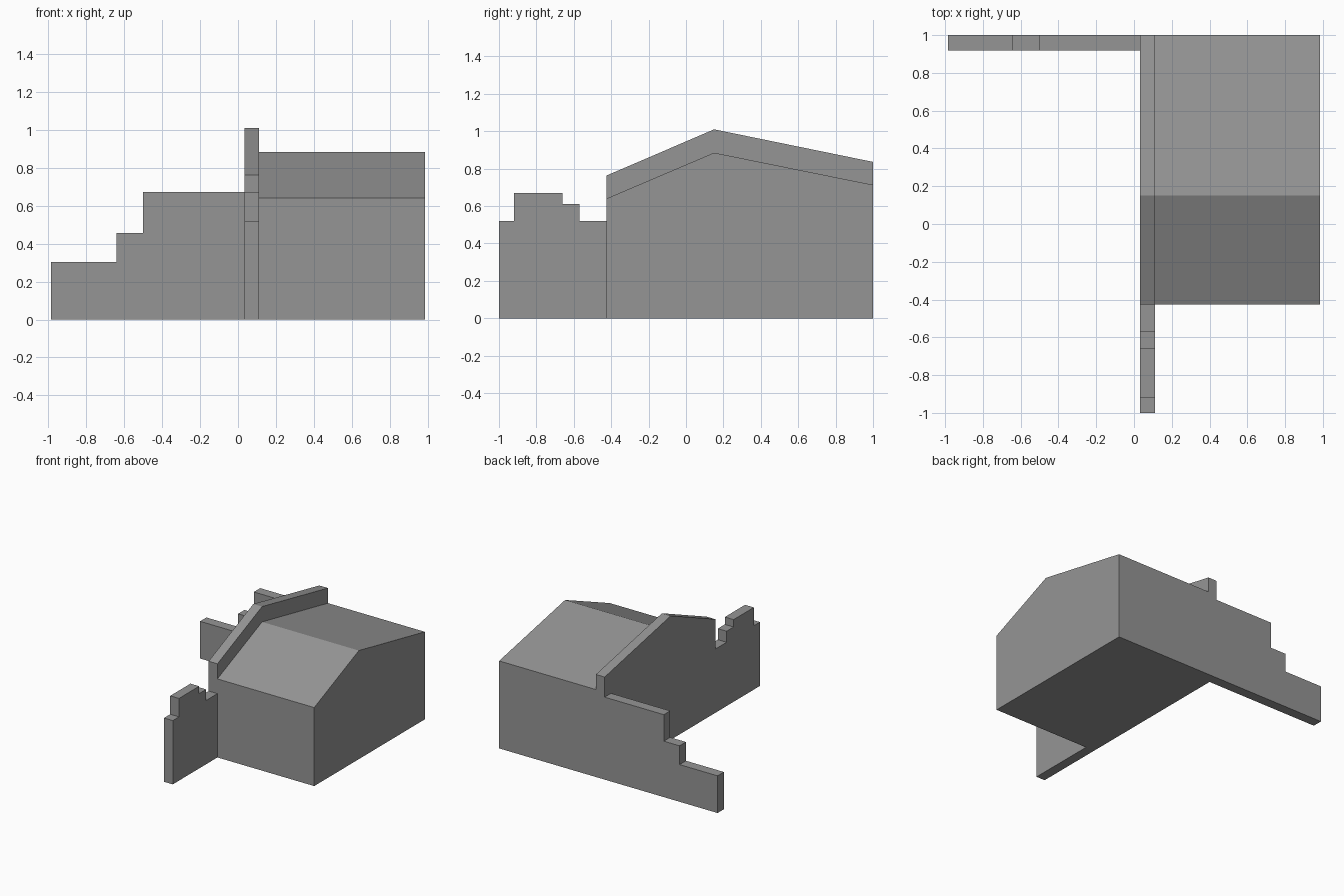
import bpy
import bmesh
from mathutils import Vector

if "Cube" in bpy.data.objects:
    bpy.data.objects.remove(bpy.data.objects["Cube"])

# Dark grey stone
stone = bpy.data.materials.new("dark_stone")
stone.diffuse_color = (0.3, 0.3, 0.3, 1)
stone.use_nodes = True
stone.node_tree.nodes["Principled BSDF"].inputs["Base Color"].default_value = stone.diffuse_color


def prism(name, profile, axis, start, end):
    """Extrude a closed 2D profile along x (profile = y,z) or y (profile = x,z)."""
    bm = bmesh.new()
    place = (lambda a, z: (start, a, z)) if axis == 'X' else (lambda a, z: (a, start, z))
    face = bm.faces.new([bm.verts.new(place(a, z)) for a, z in profile])
    moved = bmesh.ops.extrude_face_region(bm, geom=[face])['geom']
    step = Vector((end - start, 0, 0)) if axis == 'X' else Vector((0, end - start, 0))
    bmesh.ops.translate(bm, vec=step, verts=[v for v in moved if isinstance(v, bmesh.types.BMVert)])
    bmesh.ops.recalc_face_normals(bm, faces=bm.faces)
    mesh = bpy.data.meshes.new(name)
    bm.to_mesh(mesh)
    bm.free()
    mesh.materials.append(stone)
    obj = bpy.data.objects.new(name, mesh)
    bpy.context.collection.objects.link(obj)
    return obj


def merge(target, part):
    """Fuse part into target so no faces remain inside."""
    mod = target.modifiers.new("merge", 'BOOLEAN')
    mod.operation = 'UNION'
    mod.solver = 'EXACT'
    mod.object = part
    bpy.context.view_layer.objects.active = target
    bpy.ops.object.modifier_apply(modifier=mod.name)
    bpy.data.objects.remove(part)


# Gable wall with its ruined front end
building = prism("ruined_building", [
    (-1, 0), (1, 0), (1, 0.836), (0.15, 1.01), (-0.425, 0.763), (-0.425, 0.52),
    (-0.57, 0.52), (-0.57, 0.61), (-0.66, 0.61), (-0.66, 0.67),
    (-0.92, 0.67), (-0.92, 0.52), (-1, 0.52)], 'X', 0.033, 0.112)

# House body with an uneven pitched roof, set into the gable wall
house = prism("house_body", [
    (-0.425, 0), (1, 0), (1, 0.713), (0.15, 0.885), (-0.425, 0.64)], 'X', 0.07, 0.985)

# Stepped broken wall along the back
back_wall = prism("back_wall", [
    (-0.985, 0), (0.07, 0), (0.07, 0.672), (-0.5, 0.672), (-0.5, 0.456),
    (-0.642, 0.456), (-0.642, 0.303), (-0.985, 0.303)], 'Y', 0.918, 1)

merge(building, house)
merge(building, back_wall)
